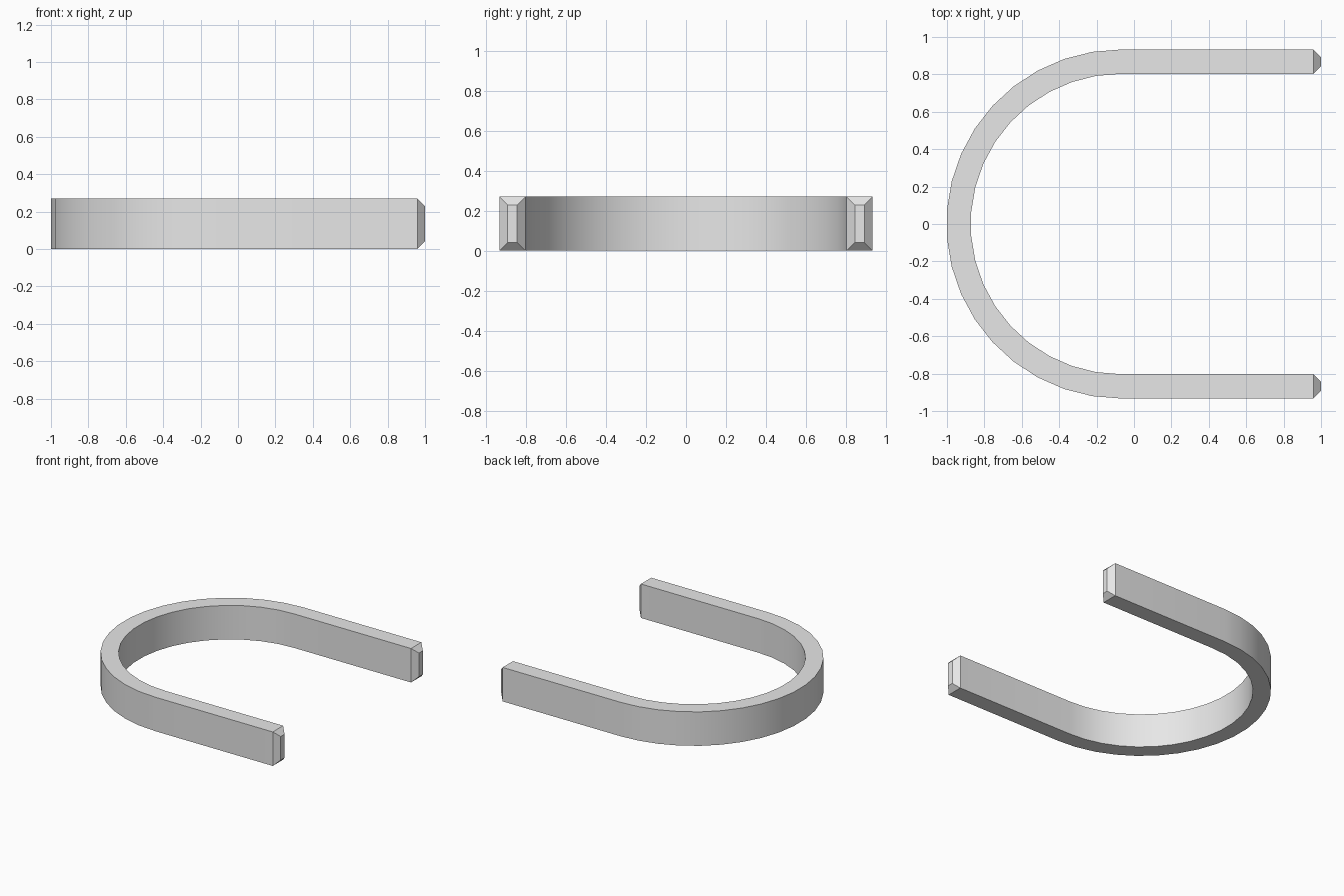
import bpy, bmesh, math

cube = bpy.data.objects.get("Cube")
if cube:
    bpy.data.objects.remove(cube, do_unlink=True)

ARC_X = -0.07                # centre of the bend
INNER, OUTER = 0.803, 0.933  # bend radii
HEIGHT = 0.27
TIP, BEVEL = 1.0, 0.041
SEGMENTS = 19

grey = bpy.data.materials.new("light grey")
grey.use_nodes = True
colour = (0.8, 0.8, 0.8, 1)
grey.diffuse_color = colour
grey.node_tree.nodes["Principled BSDF"].inputs["Base Color"].default_value = colour

bm = bmesh.new()


def section(x, angle, inset=0.0):
    """Rectangular cross-section of the band, shrunk by inset."""
    c, s = math.cos(angle), math.sin(angle)
    r0, r1 = INNER + inset, OUTER - inset
    z0, z1 = inset, HEIGHT - inset
    return [bm.verts.new((x + r * c, r * s, z))
            for r, z in ((r0, z0), (r1, z0), (r1, z1), (r0, z1))]


# Chamfered tip, straight leg, bend, straight leg, chamfered tip
start, end = math.pi / 2, math.pi * 1.5
rings = [section(TIP, start, BEVEL), section(TIP - BEVEL, start)]
for i in range(SEGMENTS + 1):
    rings.append(section(ARC_X, start + math.pi * i / SEGMENTS))
rings += [section(TIP - BEVEL, end), section(TIP, end, BEVEL)]

for a, b in zip(rings, rings[1:]):
    for k in range(4):
        n = (k + 1) % 4
        bm.faces.new((a[k], a[n], b[n], b[k]))
bm.faces.new(rings[0])
bm.faces.new(rings[-1])
bmesh.ops.recalc_face_normals(bm, faces=bm.faces)

mesh = bpy.data.meshes.new("u_band")
bm.to_mesh(mesh)
bm.free()
mesh.materials.append(grey)
band = bpy.data.objects.new("u_band", mesh)
bpy.context.collection.objects.link(band)

# Smooth bend, crisp rims and tips
bpy.ops.object.select_all(action='DESELECT')
band.select_set(True)
bpy.context.view_layer.objects.active = band
bpy.ops.object.shade_smooth_by_angle(angle=math.radians(30))
